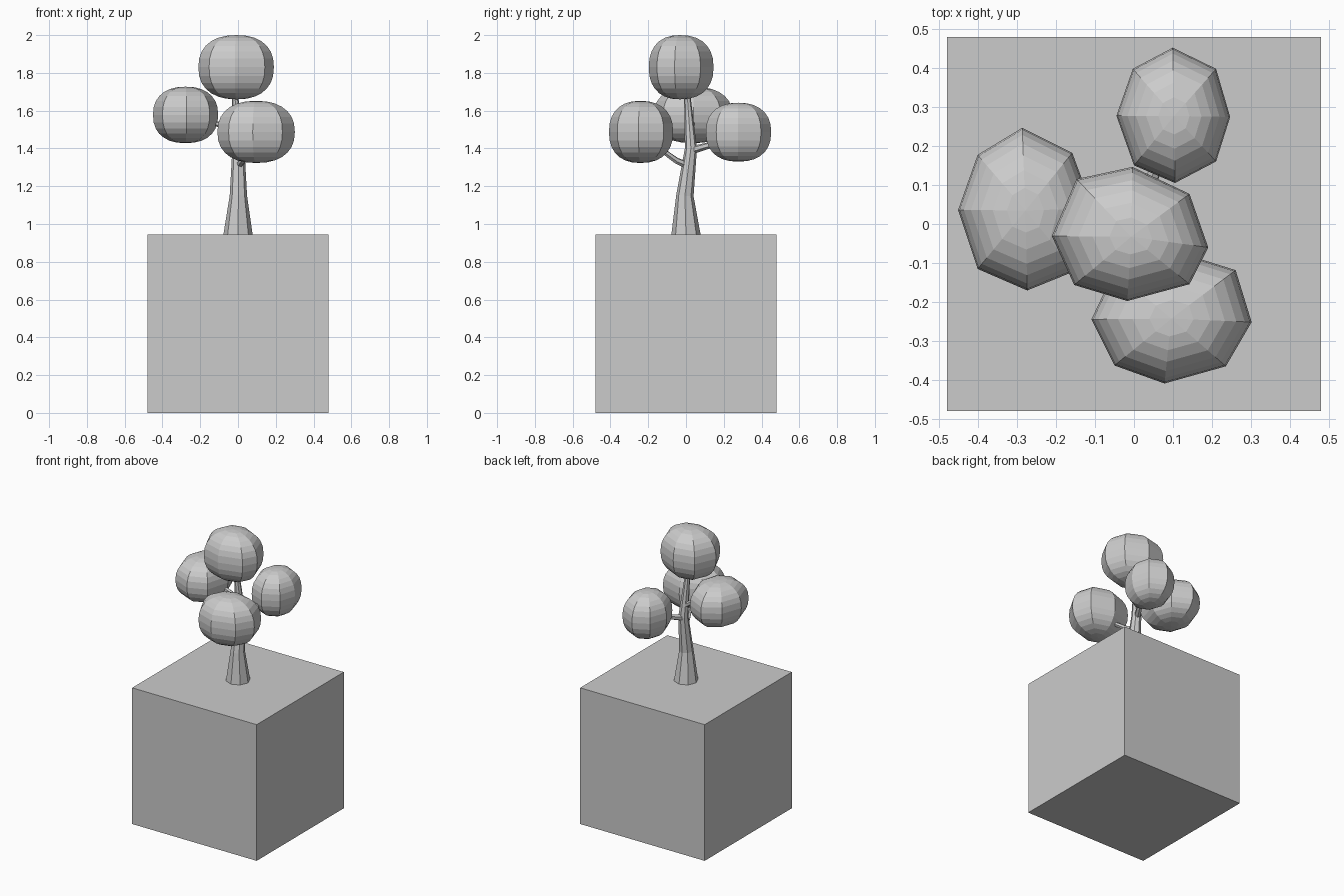
import bpy
from math import sin, cos, pi, copysign
from mathutils import Vector

if "Cube" in bpy.data.objects:
    bpy.data.objects.remove(bpy.data.objects["Cube"])


def make_object(name, verts, faces):
    mesh = bpy.data.meshes.new(name)
    mesh.from_pydata(verts, [], faces)
    mesh.validate()
    obj = bpy.data.objects.new(name, mesh)
    bpy.context.collection.objects.link(obj)
    return obj


def bridge(rings, sides):
    return [(r * sides + i, r * sides + (i + 1) % sides,
             (r + 1) * sides + (i + 1) % sides, (r + 1) * sides + i)
            for r in range(rings - 1) for i in range(sides)]


def limb(name, path, sides):
    """Tapered tube through (x, y, z, radius) stations."""
    pts = [Vector(p[:3]) for p in path]
    verts = []
    for k, p in enumerate(pts):
        d = pts[min(k + 1, len(pts) - 1)] - pts[max(k - 1, 0)]
        if k == 0 and abs(d.z) > 0.1:
            d = Vector((0, 0, 1))
        q = Vector((0, 0, 1)).rotation_difference(d)
        for i in range(sides):
            a = 2 * pi * i / sides
            verts.append(p + q @ Vector((cos(a), sin(a), 0)) * path[k][3])
    n = len(pts)
    faces = bridge(n, sides)
    faces += [tuple(reversed(range(sides))), tuple(range((n - 1) * sides, n * sides))]
    return make_object(name, verts, faces)


def foliage(name, outline, z0, z1, rings=14, power=0.86):
    """Plump ball: an uneven eight-sided outline scaled along a rounded profile."""
    sides = len(outline)
    cx = sum(p[0] for p in outline) / sides
    cy = sum(p[1] for p in outline) / sides
    mid, half = (z0 + z1) / 2, (z1 - z0) / 2
    verts = []
    for k in range(1, rings):
        t = pi * k / rings
        c = -cos(t)
        s = sin(t) ** power
        z = mid + half * copysign(abs(c) ** power, c)
        verts += [(cx + (x - cx) * s, cy + (y - cy) * s, z) for x, y in outline]
    faces = bridge(rings - 1, sides)
    low, top = len(verts), len(verts) + 1
    verts += [(cx, cy, z0), (cx, cy, z1)]
    last = (rings - 2) * sides
    for i in range(sides):
        j = (i + 1) % sides
        faces += [(low, j, i), (top, last + i, last + j)]
    return make_object(name, verts, faces)


# Ground block
bpy.ops.mesh.primitive_cube_add(size=1, location=(0, 0, 0.4725))
block = bpy.context.object
block.name = "ground_block"
block.scale = (0.956, 0.956, 0.945)

# Trunk and branches
limb("trunk", [(0, 0, 0.94, 0.078), (0.002, -0.006, 1.15, 0.046),
               (0.002, 0.026, 1.40, 0.032), (-0.015, 0.008, 1.66, 0.018),
               (-0.015, 0, 1.74, 0.015)], 8)
limb("front_branch", [(0, 0.02, 1.305, 0.02), (0.025, -0.05, 1.335, 0.017),
                      (0.06, -0.14, 1.40, 0.014)], 6)
limb("back_branch", [(0, 0.03, 1.39, 0.022), (0.04, 0.10, 1.41, 0.018),
                     (0.07, 0.18, 1.43, 0.015)], 6)
limb("left_branch", [(0, 0.02, 1.47, 0.018), (-0.08, 0.03, 1.52, 0.015),
                     (-0.17, 0.035, 1.55, 0.013)], 6)

# Foliage balls (outlines run counter-clockwise)
foliage("top_foliage", [(0.19, -0.06), (0.142, 0.077), (-0.004, 0.146), (-0.147, 0.115),
                        (-0.21, -0.031), (-0.153, -0.156), (-0.017, -0.197),
                        (0.142, -0.154)], 1.66, 2.0)
foliage("left_foliage", [(-0.105, 0.04), (-0.158, 0.182), (-0.286, 0.246), (-0.40, 0.177),
                         (-0.45, 0.036), (-0.40, -0.115), (-0.273, -0.17),
                         (-0.15, -0.12)], 1.428, 1.727)
foliage("front_foliage", [(0.301, -0.251), (0.26, -0.118), (0.10, -0.068), (-0.05, -0.12),
                          (-0.109, -0.244), (-0.05, -0.362), (0.078, -0.408),
                          (0.235, -0.364)], 1.323, 1.652)
foliage("back_foliage", [(0.246, 0.274), (0.21, 0.397), (0.099, 0.451), (-0.003, 0.397),
                         (-0.045, 0.277), (0, 0.15), (0.105, 0.105),
                         (0.21, 0.16)], 1.33, 1.642)
